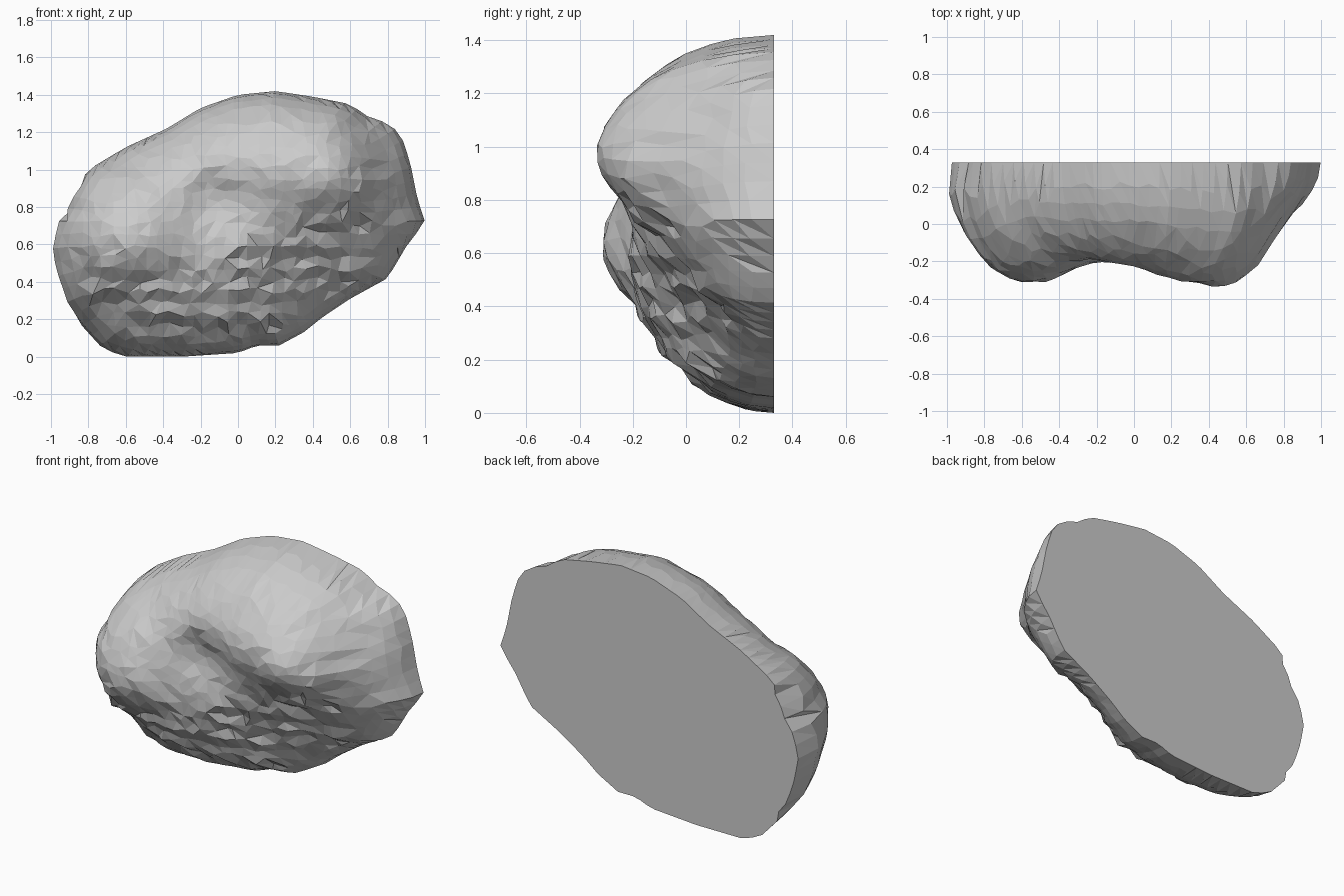
import bpy, bmesh, math, random
from mathutils import Vector
from mathutils.geometry import delaunay_2d_cdt

if "Cube" in bpy.data.objects:
    bpy.data.objects.remove(bpy.data.objects["Cube"])

random.seed(4)
BACK = 0.33
CX, CZ = 0.0, 0.7

# front silhouette (x, z)
outline = [(-1.01, .58), (-.975, .42), (-.93, .3), (-.83, .17), (-.72, .05), (-.6, .01), (-.3, .01),
           (0, .03), (.1, .07), (.22, .07), (.35, .14), (.45, .22), (.6, .32), (.8, .43), (.9, .6),
           (1, .73), (.96, .85), (.92, 1.05), (.87, 1.2), (.8, 1.26), (.7, 1.29), (.6, 1.36),
           (.4, 1.4), (.2, 1.43), (0, 1.41), (-.2, 1.34), (-.38, 1.23), (-.6, 1.13), (-.8, 1.01),
           (-.89, .88), (-.92, .8), (-.98, .72)]

# how far forward the face comes (x, z, y): two lobes, a dent, and a receding underside
lobes = [(.45, 1, -.335), (.28, 1, -.31), (.55, .9, -.29), (.3, 1.25, -.16), (.55, 1.2, -.15),
         (.65, 1, -.22), (.75, 1.1, .02), (.8, .9, -.01), (0, 1.25, -.11), (0, 1.05, -.23),
         (-.3, 1.1, -.11), (-.6, .97, -.1), (-.78, .8, -.15), (-.6, .7, -.3), (-.42, .8, -.25),
         (-.75, .6, -.24), (-.5, .55, -.29), (-.85, .45, -.06), (-.6, .3, -.09), (-.4, .4, -.18),
         (-.62, .82, -.25)]
hollows = [(-.6, .12, .07), (-.2, .15, .01), (0, .3, -.09), (-.1, .82, -.16), (0, .6, -.2),
           (-.2, .6, -.21), (.15, .75, -.21), (.32, .82, -.25), (.3, .55, -.09), (.55, .7, -.11),
           (.6, .5, .05), (.3, .3, .07), (.1, .42, -.1), (.75, .6, .05), (.88, .75, .09),
           (0, .13, .06), (-.2, .35, -.14)]

polar = sorted((math.atan2(z - CZ, x - CX), math.hypot(x - CX, z - CZ)) for x, z in outline)
polar = [(polar[-1][0] - math.tau, polar[-1][1])] + polar + [(polar[0][0] + math.tau, polar[0][1])]


def radius(a):
    for (a0, r0), (a1, r1) in zip(polar, polar[1:]):
        if a0 <= a <= a1:
            # straight chord between neighbouring outline points
            return r0 * r1 * math.sin(a1 - a0) / (r0 * math.sin(a - a0) + r1 * math.sin(a1 - a))


def edge_ratio(x, z):
    return math.hypot(x - CX, z - CZ) / radius(math.atan2(z - CZ, x - CX))


def falloff(s):
    return math.sqrt(max(0.0, 1 - s ** 3))


# smooth thickness field fitted to the control points
ctrl = [(x, z, (BACK - y) / falloff(edge_ratio(x, z))) for x, z, y in lobes + hollows]
weight = [t for _, _, t in ctrl]


def thickness(x, z):
    k = [math.exp(-((x - cx) ** 2 + (z - cz) ** 2) / .028) + 1e-6 for cx, cz, _ in ctrl]
    return sum(a * b for a, b in zip(k, weight)) / sum(k)


for _ in range(12):
    err = [t - thickness(x, z) for x, z, t in ctrl]
    weight = [w + .7 * e for w, e in zip(weight, err)]

# scattered surface points: dense rings at the rim, jittered grid inside
N = 84
pts = []
for s in (1, .985, .95, .9):
    for i in range(N):
        a = -math.pi + math.tau * (i + .5) / N
        q = s if s == 1 else s + random.uniform(-.006, .006)
        r = radius(a) * q
        pts.append(Vector((CX + r * math.cos(a), CZ + r * math.sin(a))))
step = .06
for i in range(-17, 18):
    for j in range(25):
        x = i * step + random.uniform(-.018, .018)
        z = j * step + random.uniform(-.018, .018)
        if edge_ratio(x, z) < .865:
            pts.append(Vector((x, z)))
rim = [(i, (i + 1) % N) for i in range(N)]
flat, _, tris, *_ = delaunay_2d_cdt(pts, rim, [], 1, 1e-5)


# broken, chipped stone along the lower front and the right-hand crease
def roughness(x, z):
    ledge = .55 * x + .05 < z < .6 + .4 * max(0, x) and x < .7
    crease = abs(x - .73) < .09 and z > .8
    return .016 if ledge or crease else .006


bm = bmesh.new()
for p in flat:
    x, z = p
    s = edge_ratio(x, z)
    y = BACK
    if s < .999:
        rough = roughness(x, z)
        # stepped ledges in the chipped areas
        zs = .6 * z + .4 * round(z / .13) * .13 if rough > .01 and s < .85 else z
        y -= thickness(x, zs) * falloff(edge_ratio(x, zs))
        y += random.uniform(-1, 1) * rough * min(1, (1 - s) * 8)
        y = max(-.34, min(BACK - .02, y))
    elif x < -.85:
        x += .035      # the left side tucks in at the cut
    bm.verts.new((x, y, z))
bm.verts.ensure_lookup_table()
for t in tris:
    bm.faces.new([bm.verts[i] for i in t])

# flat sawn back
bmesh.ops.edgeloop_fill(bm, edges=[e for e in bm.edges if e.is_boundary])
bmesh.ops.recalc_face_normals(bm, faces=bm.faces)
low = min(v.co.z for v in bm.verts)
bmesh.ops.translate(bm, verts=bm.verts, vec=(0, 0, -low))

mesh = bpy.data.meshes.new("boulder")
bm.to_mesh(mesh)
bm.free()
bpy.context.collection.objects.link(bpy.data.objects.new("boulder", mesh))
